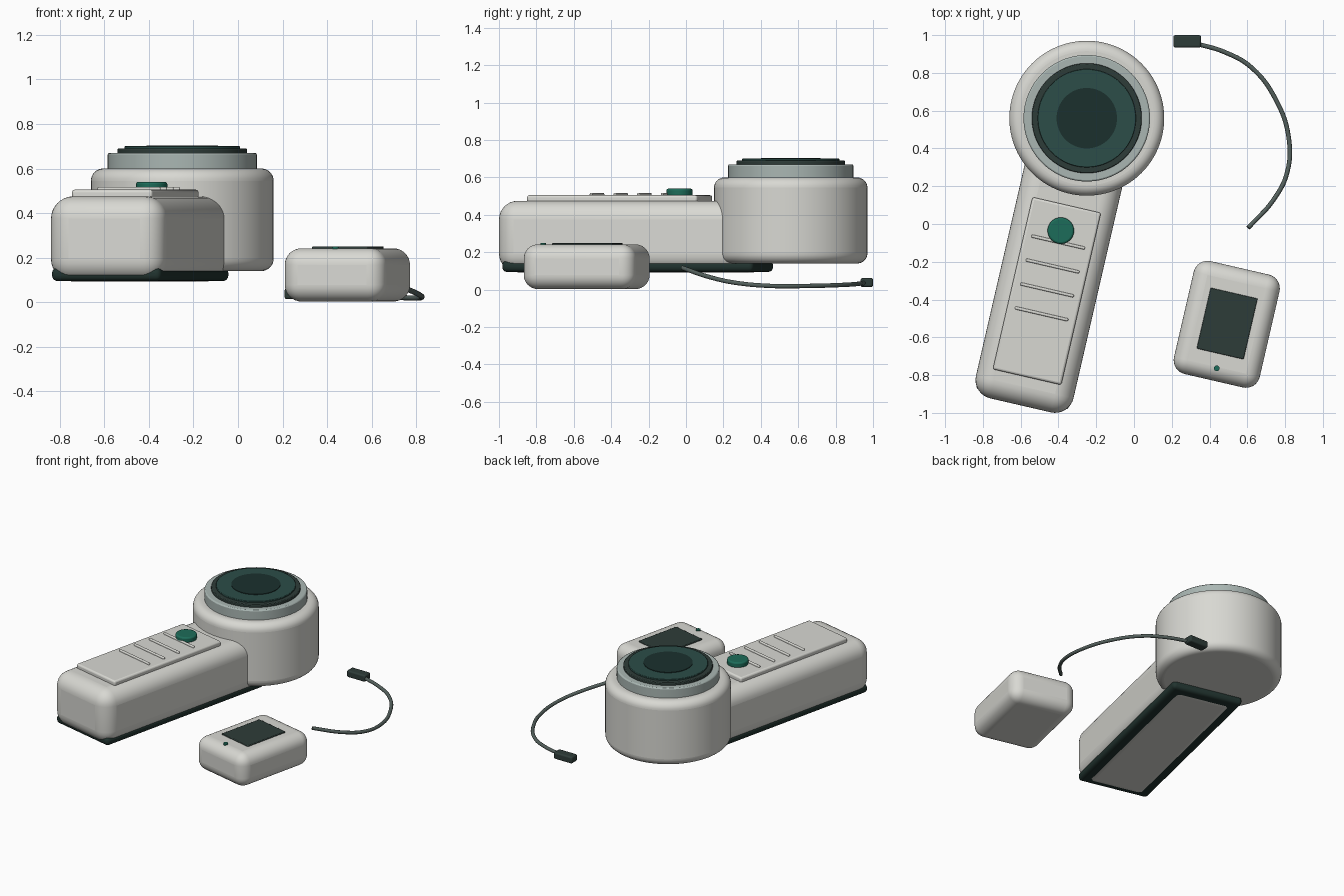
import bpy
from math import radians, sin, cos

if "Cube" in bpy.data.objects:
    bpy.data.objects.remove(bpy.data.objects["Cube"])

ANG = radians(-13)
HEAD = (-0.25, 0.56)


def material(name, rgb):
    m = bpy.data.materials.new(name)
    m.diffuse_color = (*rgb, 1)
    m.use_nodes = True
    m.node_tree.nodes["Principled BSDF"].inputs["Base Color"].default_value = m.diffuse_color
    return m


SHELL = material("warm_white", (0.69, 0.69, 0.65))
TRIM = material("pale_trim", (0.40, 0.47, 0.45))
DARK = material("dark_rubber", (0.027, 0.045, 0.04))
BUMPER = material("dark_bumper", (0.015, 0.033, 0.028))
TEAL = material("teal_glass", (0.025, 0.075, 0.065))
DEEP = material("deep_glass", (0.011, 0.03, 0.027))
GREEN = material("green_button", (0.012, 0.15, 0.10))
CORD = material("cord", (0.09, 0.12, 0.11))


def along(y, x=0.0):
    """Point in the handle's own frame, measured from the head centre."""
    return (HEAD[0] + x * cos(ANG) - y * sin(ANG), HEAD[1] + x * sin(ANG) + y * cos(ANG))


def finish(name, mat, bevel, segments):
    ob = bpy.context.object
    ob.name = name
    ob.data.materials.append(mat)
    bpy.ops.object.transform_apply(location=False, rotation=False, scale=True)
    if bevel:
        mod = ob.modifiers.new("bevel", 'BEVEL')
        mod.width = bevel
        mod.segments = segments
        mod.limit_method = 'ANGLE'
        mod.angle_limit = radians(40)
    bpy.ops.object.shade_smooth_by_angle(angle=radians(35))
    return ob


def box(name, xy, z0, z1, w, l, mat, bevel=0.0, segments=3, rot=ANG):
    bpy.ops.mesh.primitive_cube_add(size=1, location=(*xy, (z0 + z1) / 2), rotation=(0, 0, rot))
    bpy.context.object.scale = (w, l, z1 - z0)
    return finish(name, mat, bevel, segments)


def disc(name, xy, z0, z1, r, mat, bevel=0.0, segments=3, sides=96):
    bpy.ops.mesh.primitive_cylinder_add(vertices=sides, radius=r, depth=z1 - z0,
                                        location=(*xy, (z0 + z1) / 2))
    return finish(name, mat, bevel, segments)


# Handle: rounded body, bumper around its base, raised top plate
box("handle_body", along(-0.85), 0.093, 0.475, 0.53, 1.42, SHELL, 0.1, 8)
box("base_bumper", along(-0.84), 0.095, 0.155, 0.505, 1.38, BUMPER, 0.025, 4)
box("top_plate", along(-0.939), 0.465, 0.505, 0.372, 0.935, SHELL, 0.012, 3)

# Grip ridges and button
for i in range(4):
    box(f"grip_ridge_{i + 1}", along(-0.673 - 0.13 * i), 0.498, 0.517, 0.29, 0.016, SHELL, 0.006, 3)
disc("button", along(-0.611), 0.5, 0.54, 0.07, GREEN, 0.01, 3, 48)

# Round head with stepped lens
disc("head_drum", HEAD, 0.14, 0.6, 0.41, SHELL, 0.055, 8)
disc("lens_collar", HEAD, 0.58, 0.67, 0.335, TRIM, 0.008, 2)
disc("lens_bezel", HEAD, 0.66, 0.69, 0.291, DARK, 0.005, 2)
disc("lens_glass", HEAD, 0.68, 0.7, 0.26, TEAL, 0.003, 2)
disc("lens_centre", HEAD, 0.69, 0.704, 0.16, DEEP)

# Separate pocket unit with screen and indicator
PUCK = (0.491, -0.531)
box("pocket_unit", PUCK, 0.003, 0.242, 0.466, 0.613, SHELL, 0.075, 8)
box("screen", (0.493, -0.527), 0.235, 0.25, 0.255, 0.33, DARK, 0.004, 2)
disc("indicator", (0.438, -0.764), 0.235, 0.25, 0.015, GREEN, 0, 1, 24)

# Loose cable with plug
path = [(0.33, 0.955, 0.036), (0.48, 0.91, 0.03), (0.62, 0.83, 0.025), (0.75, 0.66, 0.02),
        (0.82, 0.45, 0.02), (0.81, 0.27, 0.036), (0.74, 0.13, 0.066), (0.605, -0.02, 0.117)]
curve = bpy.data.curves.new("cable", 'CURVE')
curve.dimensions = '3D'
curve.bevel_depth = 0.012
curve.bevel_resolution = 3
curve.use_fill_caps = True
spline = curve.splines.new('BEZIER')
spline.bezier_points.add(len(path) - 1)
for point, co in zip(spline.bezier_points, path):
    point.co = co
    point.handle_left_type = point.handle_right_type = 'AUTO'
cable = bpy.data.objects.new("cable", curve)
curve.materials.append(CORD)
bpy.context.collection.objects.link(cable)
box("cable_plug", (0.282, 0.967), 0.014, 0.062, 0.146, 0.066, DARK, 0.01, 3, 0)
